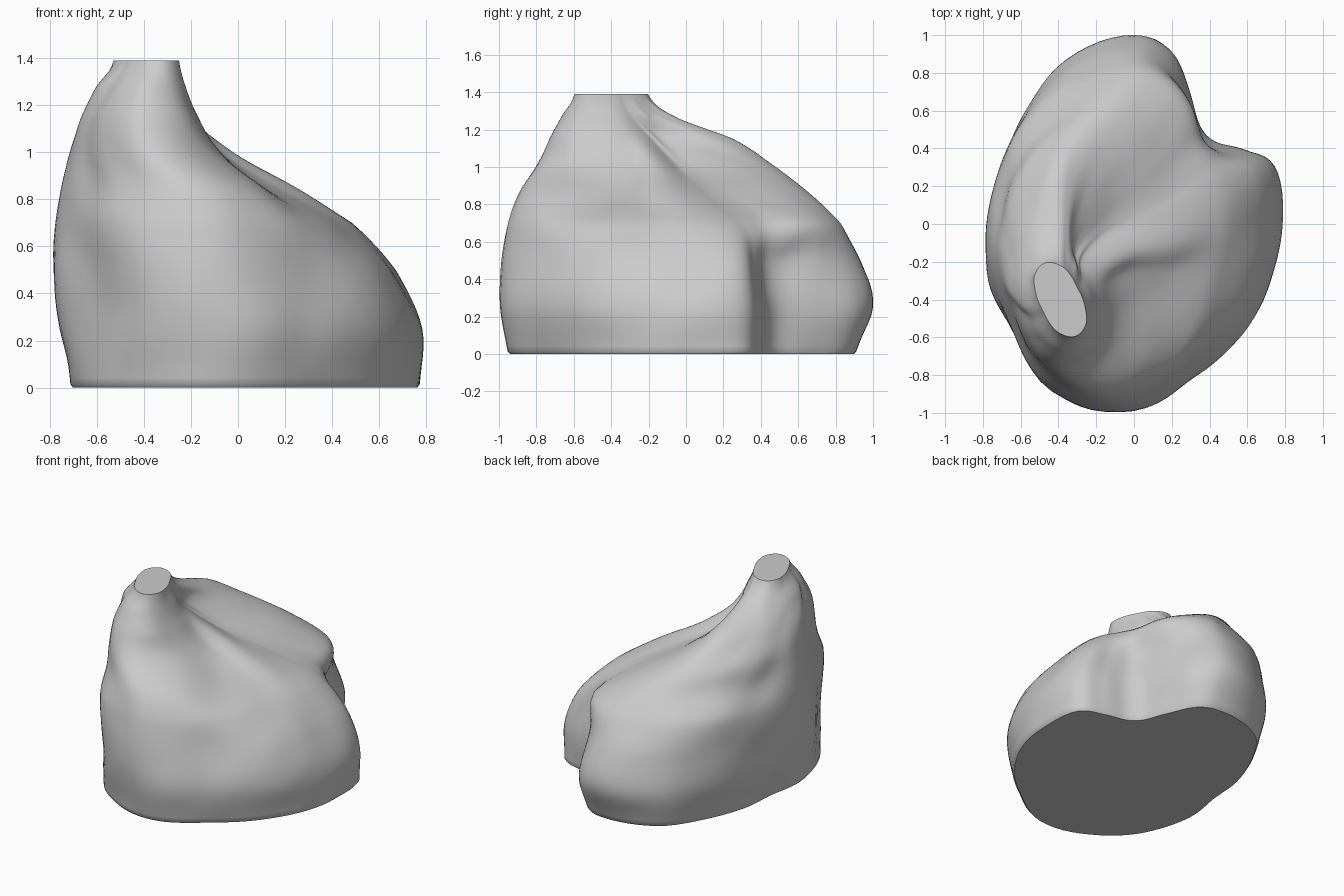
import bpy, bmesh, math
from mathutils import Vector, noise

cube = bpy.data.objects.get("Cube")
if cube:
    bpy.data.objects.remove(cube, do_unlink=True)

SIDES = 114
STEPS = 6

# Contours of the boulder: height, centre x, centre y
LEVELS = [(0, 0, 0), (.25, 0, 0), (.5, -.05, 0), (.7, -.12, -.02), (.85, -.2, -.1),
          (1, -.35, -.15), (1.15, -.42, -.25), (1.28, -.4, -.36), (1.39, -.39, -.4)]

# Directions of the radii in sixteenths of a turn, closer together at the notch
DIRECTIONS = [0, 1, 1.5, 2, 2.5, 3, 3.5] + list(range(4, 16))

# Radii of each contour, anticlockwise from +x
foot = [.77, .8, .7, .6, .6, .71, .87, .91, .88, .77, .7, .68, .77, .87, .95, .95, .83, .78, .77]
belly = [.78, .8, .7, .61, .63, .77, .95, 1, .94, .82, .755, .75, .81, .87, .98, .99, .87, .82, .78]
waist = [.71, .75, .66, .6, .64, .78, .9, .93, .87, .77, .72, .73, .78, .82, .97, .98, .84, .78, .73]
shelf = [.6, .62, .62, .65, .75, .83, .86, .83, .78, .71, .65, .65, .69, .75, .9, .93, .82, .68, .6]
ridges = [.45, .43, .42, .46, .56, .69, .77, .76, .67, .6, .54, .55, .57, .61, .73, .8, .69, .44, .39]
shoulder = [.33, .25, .25, .29, .38, .51, .62, .62, .52, .43, .37, .36, .38, .42, .54, .66, .55, .39, .3]
neck = [.22, .17, .17, .17, .2, .28, .44, .5, .36, .28, .24, .24, .26, .28, .37, .48, .46, .35, .27]
collar = [.16, .14, .14, .15, .17, .19, .23, .28, .27, .23, .21, .2, .2, .2, .25, .3, .29, .24, .19]
tip = [.12, .11, .11, .115, .125, .14, .16, .18, .21, .19, .145, .12, .11, .115, .14, .18, .21, .19, .145]
CONTOURS = [foot, belly, waist, shelf, ridges, shoulder, neck, collar, tip]


def spline(a, b, c, d, t):
    """Catmull-Rom curve between b and c."""
    return b + t / 2 * (c - a + t * (2 * a - 5 * b + 4 * c - d + t * (3 * (b - c) + d - a)))


def around(values, turn, lap=0):
    """Value at a fraction of a closed loop; lap is added on every full turn."""
    n = len(values)
    i, t = divmod(turn * n, 1)
    steps = [int(i) + k for k in (-1, 0, 1, 2)]
    return spline(*(values[k % n] + lap * (k // n) for k in steps), t)


def ring_points(level, t):
    """Points of the cross-section between one level and the next."""
    last = len(LEVELS) - 1
    near = [min(max(level + k, 0), last) for k in (-1, 0, 1, 2)]
    cx, cy = (spline(*(LEVELS[n][axis] for n in near), t) for axis in (1, 2))
    low, high = LEVELS[near[1]][0], LEVELS[near[2]][0]
    z = low + (high - low) * t
    points = []
    for s in range(SIDES):
        turn = s / SIDES
        r = spline(*(around(CONTOURS[n], turn) for n in near), t)
        a = around(DIRECTIONS, turn, lap=16) * math.tau / 16
        p = Vector((cx + r * math.cos(a), cy + r * math.sin(a), z))
        # gentle weathering, fading out at the cut top
        r += .01 * noise.noise(p * 4) * min(1, (LEVELS[-1][0] - z) * 4)
        points.append((cx + r * math.cos(a), cy + r * math.sin(a), z))
    return points


# Grey stone
stone = bpy.data.materials.new("grey_stone")
stone.use_nodes = True
grey = (.6, .6, .6, 1)
stone.diffuse_color = grey
stone.node_tree.nodes["Principled BSDF"].inputs["Base Color"].default_value = grey

# Rings from the foot to the flat tip
sections = [ring_points(l, k / STEPS) for l in range(len(LEVELS) - 1) for k in range(STEPS)]
sections.append(ring_points(len(LEVELS) - 1, 0))
# Worn lower edge, tucked slightly inwards
sole = [(x * .985, y * .985, 0) for x, y, z in sections[0]]
sections[0] = [(x, y, .015) for x, y, z in sections[0]]
sections.insert(0, sole)

bm = bmesh.new()
rings = [[bm.verts.new(p) for p in section] for section in sections]
for lower, upper in zip(rings, rings[1:]):
    for s in range(SIDES):
        n = (s + 1) % SIDES
        bm.faces.new((lower[s], lower[n], upper[n], upper[s]))
bm.faces.new(rings[-1])
bm.faces.new(rings[0][::-1])
mesh = bpy.data.meshes.new("boulder")
bm.to_mesh(mesh)
bm.free()
mesh.materials.append(stone)
boulder = bpy.data.objects.new("boulder", mesh)
bpy.context.collection.objects.link(boulder)

bpy.context.view_layer.objects.active = boulder
boulder.select_set(True)
bpy.ops.object.shade_smooth_by_angle(angle=math.radians(40))
